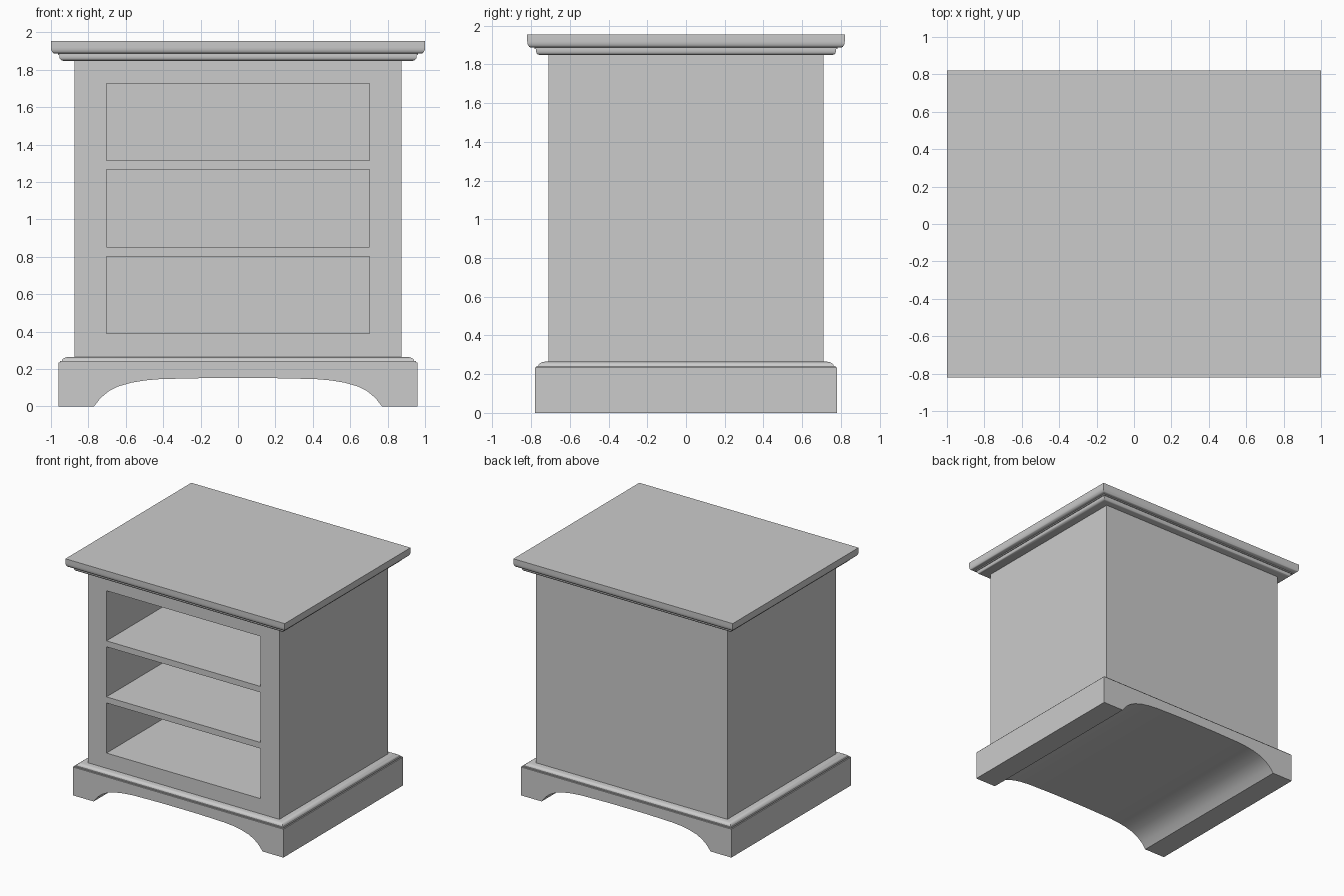
import bpy, bmesh, math

if "Cube" in bpy.data.objects:
    bpy.data.objects.remove(bpy.data.objects["Cube"])


def finish(name, bm):
    bmesh.ops.recalc_face_normals(bm, faces=bm.faces)
    mesh = bpy.data.meshes.new(name)
    bm.to_mesh(mesh)
    bm.free()
    obj = bpy.data.objects.new(name, mesh)
    bpy.context.collection.objects.link(obj)
    return obj


def smooth(obj):
    bpy.ops.object.select_all(action='DESELECT')
    obj.select_set(True)
    bpy.context.view_layer.objects.active = obj
    bpy.ops.object.shade_smooth_by_angle(angle=math.radians(35))


def box(name, x, y0, y1, z0, z1):
    bm = bmesh.new()
    bmesh.ops.create_cube(bm, size=1)
    for v in bm.verts:
        v.co = (v.co.x * 2 * x, (y0 + y1) / 2 + v.co.y * (y1 - y0),
                (z0 + z1) / 2 + v.co.z * (z1 - z0))
    return finish(name, bm)


def moulding(name, profile):
    """Stack rectangular rings from (half width, height) points and cap the ends."""
    bm = bmesh.new()
    rings = []
    for x, z in profile:
        y = x - 0.18
        rings.append([bm.verts.new(p) for p in
                      ((-x, -y, z), (x, -y, z), (x, y, z), (-x, y, z))])
    for a, b in zip(rings, rings[1:]):
        for i in range(4):
            j = (i + 1) % 4
            bm.faces.new((a[i], a[j], b[j], b[i]))
    bm.faces.new(rings[0])
    bm.faces.new(rings[-1])
    obj = finish(name, bm)
    smooth(obj)
    return obj


# Cabinet body with three drawer openings
body = box("cabinet_body", 0.874, -0.709, 0.709, 0.25, 1.86)
for i, z in enumerate((0.39, 0.853, 1.315)):
    cutter = box(f"opening_cutter_{i}", 0.703, -0.9, 0.66, z, z + 0.413)
    mod = body.modifiers.new("opening", 'BOOLEAN')
    mod.operation = 'DIFFERENCE'
    mod.solver = 'EXACT'
    mod.object = cutter
    bpy.context.view_layer.objects.active = body
    bpy.ops.object.modifier_apply(modifier=mod.name)
    bpy.data.objects.remove(cutter)

# Table top with a rounded lower edge
moulding("table_top", [(0.978, 1.886), (0.988, 1.889), (0.995, 1.897),
                       (0.999, 1.908), (1.0, 1.92), (1.0, 1.955)])

# Stepped cove under the top
moulding("top_moulding", [(0.935, 1.848), (0.945, 1.851), (0.952, 1.858),
                          (0.955, 1.868), (0.955, 1.878), (0.962, 1.878),
                          (0.962, 1.887)])

# Plinth moulding around the foot of the body
moulding("base_moulding", [(0.952, 0.23), (0.952, 0.242), (0.943, 0.242),
                           (0.941, 0.249), (0.934, 0.256), (0.922, 0.262),
                           (0.905, 0.265)])

# Plinth with an arch running front to back
half_arch = [(0.77, 0), (0.735, 0.045), (0.69, 0.082), (0.64, 0.107),
             (0.57, 0.127), (0.50, 0.139), (0.42, 0.146), (0.30, 0.149),
             (0.15, 0.152)]
outline = [(-0.96, 0.234), (-0.96, 0)] + [(-x, z) for x, z in half_arch]
outline += half_arch[::-1] + [(0.96, 0), (0.96, 0.234)]
bm = bmesh.new()
face = bm.faces.new([bm.verts.new((x, -0.78, z)) for x, z in outline])
new = bmesh.ops.extrude_face_region(bm, geom=[face])["geom"]
bmesh.ops.translate(bm, vec=(0, 1.56, 0),
                    verts=[g for g in new if isinstance(g, bmesh.types.BMVert)])
smooth(finish("arched_plinth", bm))
